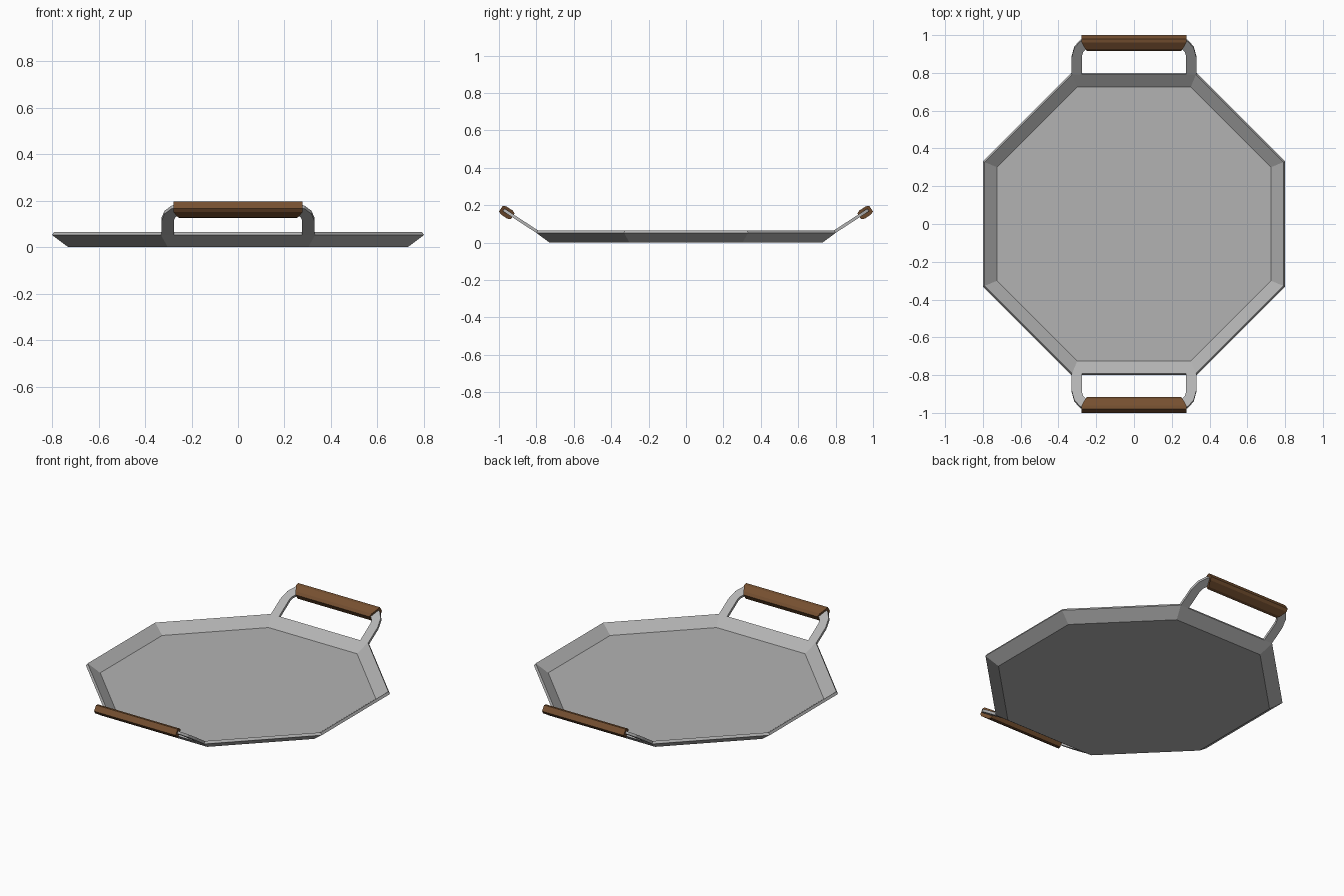
import bpy, bmesh, math
from mathutils import Vector

cube = bpy.data.objects.get("Cube")
if cube:
    bpy.data.objects.remove(cube, do_unlink=True)


def material(name, rgb):
    m = bpy.data.materials.new(name)
    m.use_nodes = True
    m.diffuse_color = (*rgb, 1)
    m.node_tree.nodes["Principled BSDF"].inputs["Base Color"].default_value = (*rgb, 1)
    return m


steel = material("grey steel", (0.45, 0.45, 0.45))
wood = material("brown wood", (0.18, 0.08, 0.03))


def loft(name, rings, mat, closed=False):
    """Join rings of points with quads, capping the ends unless closed."""
    bm = bmesh.new()
    loops = [[bm.verts.new(p) for p in ring] for ring in rings]
    n = len(loops[0])
    pairs = list(zip(loops, loops[1:]))
    if closed:
        pairs.append((loops[-1], loops[0]))
    for a, b in pairs:
        for i in range(n):
            j = (i + 1) % n
            bm.faces.new((a[i], a[j], b[j], b[i]))
    if not closed:
        bm.faces.new(loops[0])
        bm.faces.new(loops[-1])
    bmesh.ops.recalc_face_normals(bm, faces=bm.faces[:])
    mesh = bpy.data.meshes.new(name)
    bm.to_mesh(mesh)
    bm.free()
    mesh.materials.append(mat)
    obj = bpy.data.objects.new(name, mesh)
    bpy.context.collection.objects.link(obj)
    return obj


def octagon(apothem, z):
    r = apothem / math.cos(math.pi / 8)
    return [(r * math.cos((i + 0.5) * math.pi / 4),
             r * math.sin((i + 0.5) * math.pi / 4), z) for i in range(8)]


# Octagonal sheet tray: underside, rim edge, inner floor
loft("tray", [octagon(a, z) for a, z in
              ((0.73, 0), (0.80, 0.052), (0.791, 0.066), (0.725, 0.015))], steel)

# Sloping handle frame, flat strip bent out of the tray wall
SLOPE = 0.65
along = Vector((0, 1, SLOPE)).normalized()
normal = Vector((0, -SLOPE, 1)).normalized()
THICK = 0.016

# Pairs of outer and inner outline points (x, y) for one arm
arm = [((0.33, 0.795), (0.275, 0.795)),
       ((0.33, 0.89), (0.275, 0.90)),
       ((0.316, 0.94), (0.268, 0.92)),
       ((0.285, 0.975), (0.25, 0.937)),
       ((0.262, 0.983), (0.235, 0.94))]
frame = arm + [tuple((-x, y) for x, y in pair) for pair in reversed(arm)]

# Grip cross-section: along the slope, across it
section = [(0.038, 0.018), (0.02, 0.026), (-0.02, 0.026), (-0.038, 0.018)]
section += [(u, -n) for u, n in reversed(section)]
centre = Vector((0, 0.958, 0.161))


def grip_end(side):
    ring = []
    for u, n in section:
        reach = 0.277 - 0.027 * max(0, 0.02 - u) / 0.058
        ring.append(centre + Vector((side * reach, 0, 0)) + along * u + normal * n)
    return ring


for label, turn in (("back", 0), ("front", math.pi)):
    rings = []
    for outer, inner in frame:
        low = [Vector((x, y, 0.052 + (y - 0.8) * SLOPE)) for x, y in (outer, inner)]
        high = [p + normal * THICK for p in reversed(low)]
        rings.append(low + high)
    parts = [loft(label + "_handle_frame", rings, steel),
             loft(label + "_wooden_grip", [grip_end(1), grip_end(-1)], wood)]
    for part in parts:
        part.rotation_euler.z = turn
